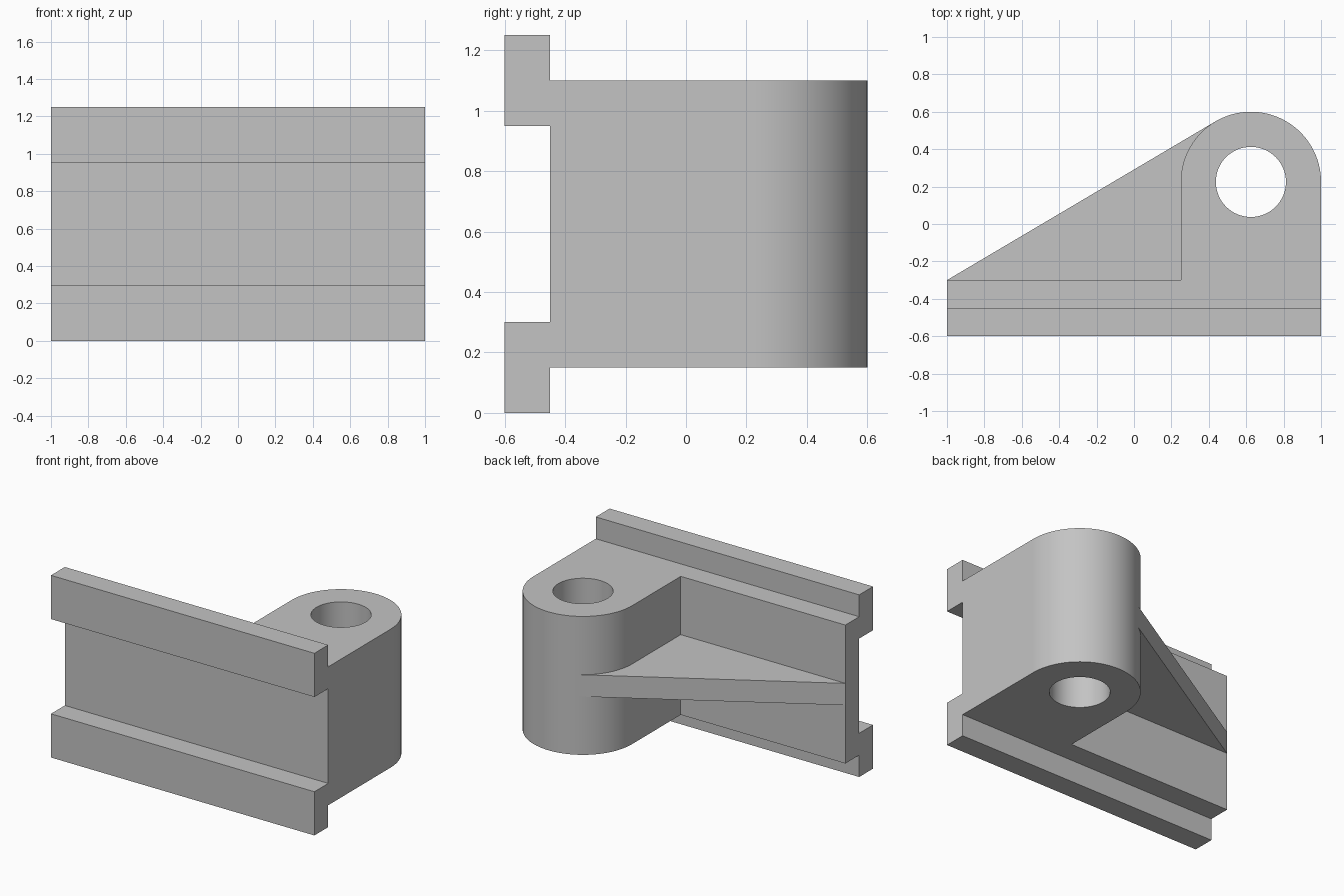
import bpy, bmesh
from math import atan2, asin, cos, sin, hypot, pi, radians
from mathutils import Vector

cube = bpy.data.objects.get("Cube")
if cube:
    bpy.data.objects.remove(cube, do_unlink=True)

grey = bpy.data.materials.new("plain grey")
grey.use_nodes = True
COLOR = (0.55, 0.55, 0.55, 1)
grey.diffuse_color = COLOR
grey.node_tree.nodes["Principled BSDF"].inputs["Base Color"].default_value = COLOR


def extrude(name, points, offset):
    """Make a solid by extruding a closed 3D outline along an offset."""
    bm = bmesh.new()
    face = bm.faces.new([bm.verts.new(p) for p in points])
    result = bmesh.ops.extrude_face_region(bm, geom=[face], use_keep_orig=True)
    moved = [v for v in result["geom"] if isinstance(v, bmesh.types.BMVert)]
    bmesh.ops.translate(bm, verts=moved, vec=Vector(offset))
    bmesh.ops.recalc_face_normals(bm, faces=bm.faces)
    mesh = bpy.data.meshes.new(name)
    bm.to_mesh(mesh)
    bm.free()
    mesh.materials.append(grey)
    obj = bpy.data.objects.new(name, mesh)
    bpy.context.collection.objects.link(obj)
    return obj


def arc(radius, start, end, steps):
    angles = [start + (end - start) * i / steps for i in range(steps + 1)]
    return [(CX + radius * cos(a), CY + radius * sin(a)) for a in angles]


def slab(name, outline, low, high):
    return extrude(name, [(x, y, low) for x, y in outline], (0, 0, high - low))


CX, CY, R, HOLE = 0.625, 0.225, 0.375, 0.1875
FRONT, STEP, BACK = -0.6, -0.45, -0.3
LOW, HIGH, TOP = 0.15, 1.1, 1.25

# Mounting plate with a rail along its lower and upper edges
half = [(BACK, LOW), (STEP, LOW), (STEP, 0), (FRONT, 0), (FRONT, 0.3), (STEP, 0.3)]
profile = half + [(y, TOP - z) for y, z in reversed(half)]
extrude("rail_plate", [(-1, y, z) for y, z in profile], (2, 0, 0))

# Rounded boss with a vertical bore
boss = slab("pivot_boss", [(CX - R, BACK), (CX + R, BACK)] + arc(R, 0, pi, 64), LOW, HIGH)
cutter = slab("bore_cutter", arc(HOLE, 0, 2 * pi, 64)[:-1], 0, TOP)
cutter.hide_render = True
bore = boss.modifiers.new("bore", 'BOOLEAN')
bore.operation, bore.solver, bore.object = 'DIFFERENCE', 'EXACT', cutter
bpy.ops.object.select_all(action='DESELECT')
bpy.context.view_layer.objects.active = boss
boss.select_set(True)
bpy.ops.object.modifier_apply(modifier=bore.name)
bpy.data.objects.remove(cutter, do_unlink=True)
bpy.ops.object.shade_smooth_by_angle(angle=radians(30))

# Triangular gusset, tangent to the boss, its inner end buried in it
dx, dy = CX + 1, CY - BACK
normal = atan2(dy, dx) + asin(R / hypot(dx, dy)) + pi / 2
tangent = (CX + R * cos(normal), CY + R * sin(normal))
slab("gusset", [(-1, BACK), (0.35, BACK), (0.35, 0.3), tangent], 0.55, 0.7)
